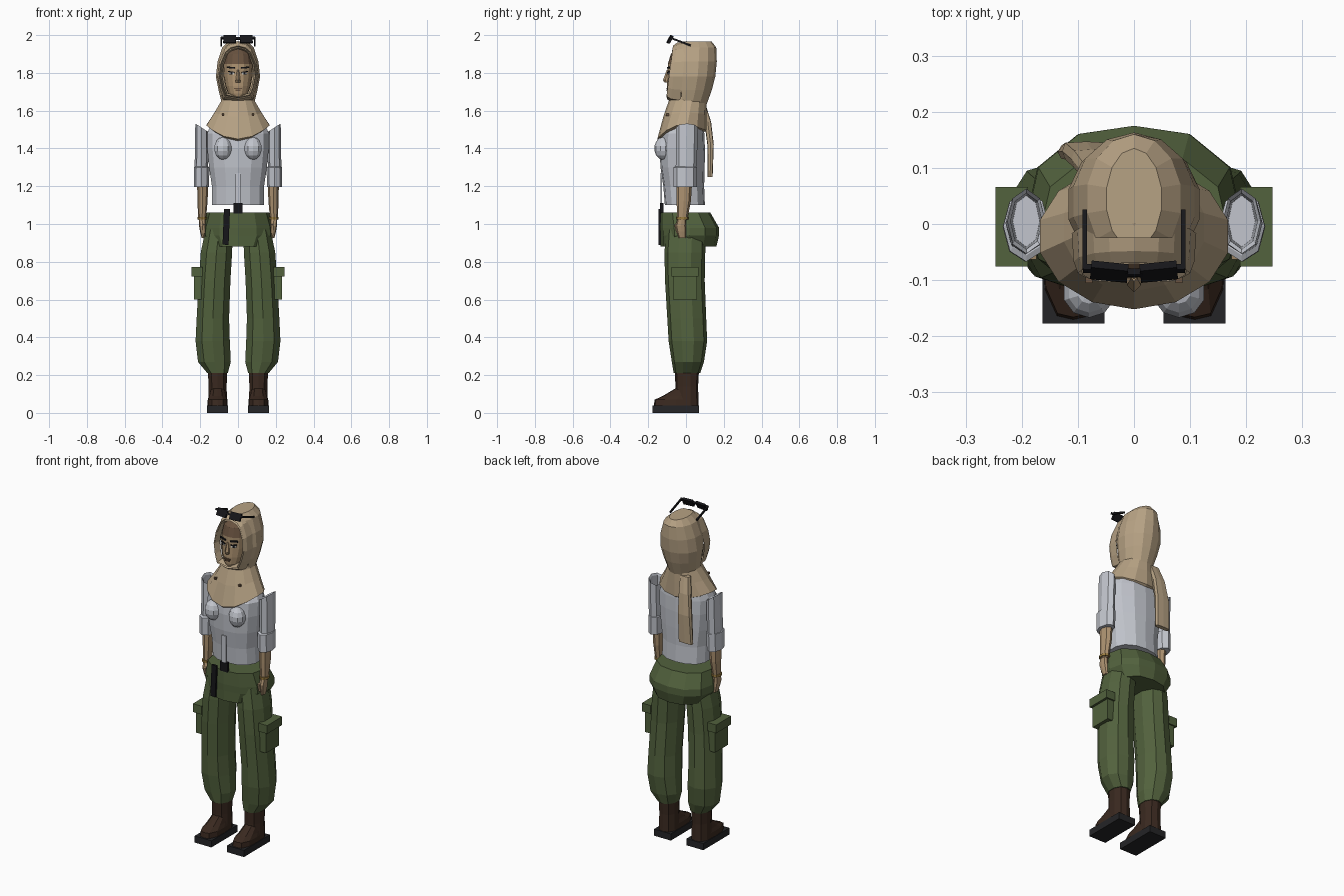
import bpy, bmesh, math
from mathutils import Matrix, Euler, Vector


def mat(name, rgb):
    m = bpy.data.materials.new(name)
    m.diffuse_color = (*rgb, 1)
    return m


SCARF = mat("scarf tan", (0.47, 0.36, 0.23))
SHIRT = mat("shirt grey", (0.54, 0.56, 0.61))
GREEN = mat("trouser green", (0.085, 0.122, 0.047))
SKIN = mat("skin", (0.42, 0.29, 0.165))
BOOT = mat("boot brown", (0.042, 0.022, 0.014))
SOLE = mat("sole charcoal", (0.018, 0.018, 0.02))
BLACK = mat("black", (0.008, 0.008, 0.01))
GOLD = mat("bracelet gold", (0.32, 0.2, 0.05))
CAP = mat("cap brown", (0.14, 0.085, 0.05))
WHITE = mat("eye white", (0.7, 0.68, 0.62))


def finish(name, bm, *mats):
    bmesh.ops.recalc_face_normals(bm, faces=bm.faces)
    me = bpy.data.meshes.new(name)
    bm.to_mesh(me)
    bm.free()
    for m in mats:
        me.materials.append(m)
    ob = bpy.data.objects.new(name, me)
    bpy.context.collection.objects.link(ob)
    return ob


def bridge(loops, cap=True, bm=None):
    """Skin a list of point loops."""
    bm = bm or bmesh.new()
    vs = [[bm.verts.new(p) for p in lp] for lp in loops]
    n = len(vs[0])
    for a, b in zip(vs, vs[1:]):
        for i in range(n):
            j = (i + 1) % n
            bm.faces.new((a[i], a[j], b[j], b[i]))
    if cap:
        bm.faces.new(vs[0])
        bm.faces.new(vs[-1])
    return bm


def ring(z, cx, cy, rx, ry, n=12, p=2.0, dz=None):
    """Superellipse ring with a vertex at the front; dz bends its height."""
    pts = []
    for i in range(n):
        a = -math.pi / 2 + 2 * math.pi * i / n
        c, s = math.cos(a), math.sin(a)
        k = (abs(c) ** p + abs(s) ** p) ** (-1 / p)
        pts.append((cx + rx * c * k, cy + ry * s * k, z + (dz(c, s) if dz else 0)))
    return pts


def loft(name, rows, m, n=12, p=2.0, side=1, cap=True):
    loops = [ring(r[0], side * r[1], *r[2:5], n, p) for r in rows]
    return finish(name, bridge(loops, cap), m)


def box(name, loc, size, m, rot=(0, 0, 0)):
    bm = bmesh.new()
    M = Matrix.Translation(loc) @ Euler(rot).to_matrix().to_4x4() @ Matrix.Diagonal((*size, 1))
    bmesh.ops.create_cube(bm, size=1, matrix=M)
    return finish(name, bm, m)


# Shirt body and front strip
loft("shirt_body", [(1.10, 0, -.006, .14, .106), (1.2, 0, -.012, .14, .108), (1.3, 0, -.018, .155, .117),
                    (1.4, 0, -.02, .165, .12), (1.48, 0, -.018, .165, .115), (1.53, 0, 0, .145, .09)],
     SHIRT, 14, 2.3)
box("shirt_strip", (0, -.132, 1.185), (.028, .008, .17), SHIRT)

# Trouser hips
loft("hips", [(1.06, 0, -.003, .165, .132), (.98, 0, .019, .188, .156), (.94, 0, .02, .19, .155),
              (.88, 0, .013, .155, .148)], GREEN, 12, 2.4)

# Belt buckle and hanging strap
box("buckle", (0, -.128, 1.083), (.05, .018, .055), BLACK)
box("belt_strap", (-.062, -.139, .985), (.032, .012, .19), BLACK, (0, .04, 0))

for s, tag in ((1, "left"), (-1, "right")):
    # Chest
    bm = bmesh.new()
    bmesh.ops.create_uvsphere(bm, u_segments=10, v_segments=7, radius=1,
                              matrix=Matrix.Translation((s * .08, -.122, 1.40)) @ Matrix.Diagonal((.048, .046, .06, 1)))
    finish("chest_" + tag, bm, SHIRT)

    # Sleeve with slanted open top, and rolled cuff
    top = ring(1.51, s * .192, .005, .034, .058, 8, 2, lambda c, q: .022 * c * s)
    loops = [ring(1.24, s * .195, 0, .034, .055, 8), ring(1.34, s * .193, .002, .036, .056, 8), top,
             ring(1.50, s * .192, .005, .028, .05, 8, 2, lambda c, q: .02 * c * s),
             ring(1.40, s * .192, .005, .024, .046, 8)]
    finish("sleeve_" + tag, bridge(loops), SHIRT)
    loft("cuff_" + tag, [(1.195, .194, -.005, .04, .062), (1.30, .192, -.004, .041, .063),
                         (1.305, .192, -.004, .033, .052)], SHIRT, 8, 2, s)

    # Forearm, bracelet, hand, thumb
    loft("forearm_" + tag, [(1.2, .187, -.01, .029, .041), (1.12, .188, -.012, .027, .038),
                            (1.02, .19, -.02, .02, .026)], SKIN, 8, 2, s)
    loft("bracelet_" + tag, [(1.025, .19, -.02, .027, .033), (1.038, .19, -.02, .027, .033)], GOLD, 10, 2, s)
    loft("hand_" + tag, [(1.03, .19, -.022, .018, .022), (.99, .188, -.028, .018, .028),
                         (.96, .186, -.024, .015, .025), (.925, .182, -.02, .01, .018)], SKIN, 8, 2.5, s)
    box("thumb_" + tag, (s * .18, -.05, .975), (.013, .014, .05), SKIN, (.25, 0, 0))

    # Trouser leg
    loft("leg_" + tag, [(.97, .1, 0, .075, .105), (.85, .114, -.006, .086, .108), (.7, .124, -.006, .087, .105),
                        (.5, .133, .004, .089, .103), (.38, .134, .01, .094, .102), (.27, .125, .01, .09, .085),
                        (.21, .108, .005, .056, .07)], GREEN, 10, 2.2, s)
    # Cargo pocket
    box("pocket_" + tag, (s * .212, -.005, .67), (.042, .125, .14), GREEN)
    box("pocket_flap_" + tag, (s * .218, -.005, .748), (.058, .142, .05), GREEN)

    # Boot shaft, foot, sole
    loft("boot_shaft_" + tag, [(.23, .108, .005, .053, .064), (.14, .108, .004, .049, .06),
                               (.04, .108, .005, .052, .062)], BOOT, 10, 2.4, s)
    loft("boot_foot_" + tag, [(.035, .108, -.053, .054, .118), (.07, .108, -.051, .052, .115),
                              (.09, .108, -.032, .045, .09), (.13, .108, .0, .036, .055)], BOOT, 12, 3, s)
    box("sole_" + tag, (s * .108, -.054, .02), (.111, .247, .04), SOLE)

# Scarf cape over the shoulders, dipping at the front
def dip(c, q):
    return -.075 * q * q if q < 0 else -.03 * q * q


cape = [ring(1.69, 0, .012, .08, .09, 14), ring(1.65, 0, .008, .092, .1, 14),
        ring(1.59, 0, -.006, .128, .114, 14, 2, lambda c, q: .3 * dip(c, q)),
        ring(1.525, 0, -.022, .172, .13, 14, 2, dip),
        ring(1.515, 0, -.022, .155, .115, 14, 2, dip)]
finish("scarf_cape", bridge(cape), SCARF)
for s in (1, -1):
    box("scarf_pin", (s * .08, -.098, 1.578), (.012, .014, .012), CAP)

# Scarf tail hanging behind
loft("scarf_tail", [(1.63, -.06, .09, .03, .015), (1.54, -.075, .115, .036, .018), (1.42, -.085, .13, .043, .017),
                    (1.25, -.09, .128, .046, .013)], SCARF, 8, 5)

# Hood shell, cut open at the front
bm = bridge([ring(z, 0, cy, rx, ry, 14) for z, cy, rx, ry in
             ((1.63, .01, .085, .098), (1.71, .025, .106, .112), (1.78, .035, .12, .12), (1.86, .04, .111, .123),
              (1.935, .045, .085, .115), (1.967, .045, .05, .09))])
bmesh.ops.bisect_plane(bm, geom=bm.verts[:] + bm.edges[:] + bm.faces[:], plane_co=(0, -.025, 0),
                       plane_no=(0, -1, 0), clear_outer=True)
finish("hood", bm, SCARF)

# Folded hood rim around the face
half = [(.045, 1.955), (.073, 1.93), (.101, 1.86), (.111, 1.78), (.097, 1.71), (.077, 1.655)]
outline = [(0, 1.968)] + half + [(0, 1.64)] + [(-x, z) for x, z in reversed(half)]
layers = [(-.015, 1, 1), (-.065, .97, .95), (-.086, .9, .86), (-.076, .86, .83), (-.088, .83, .8), (-.05, .75, .73)]
finish("hood_rim", bridge([[(x * sx, y - (z - 1.8) * -.1, 1.795 + (z - 1.795) * sz) for x, z in outline]
                           for y, sx, sz in layers], cap=False), SCARF)

# Head, with the cap coloured above the forehead
rows = [(1.64, -.005, .035, .05), (1.665, -.04, .032, .052), (1.69, -.025, .052, .074), (1.73, -.01, .067, .091),
        (1.78, 0, .076, .098), (1.848, 0, .08, .096), (1.9, 0, .07, .08), (1.935, .01, .045, .05)]
bm = bridge([ring(z, 0, cy, rx, ry, 16, 2.2) for z, cy, rx, ry in rows])
for f in bm.faces:
    f.material_index = int(f.calc_center_median().z > 1.85)
finish("head", bm, SKIN, CAP)

# Nose
finish("nose", bridge([ring(1.75, 0, -.094, .014, .02, 6), ring(1.762, 0, -.096, .014, .026, 6),
                       ring(1.815, 0, -.09, .006, .012, 6)]), SKIN)
# Lips
box("upper_lip", (0, -.1, 1.717), (.036, .009, .007), CAP)
box("lower_lip", (0, -.1, 1.708), (.026, .009, .008), CAP)

# Eyes, lashes, brows
for s in (1, -1):
    yaw = s * .3
    box("eye", (s * .034, -.09, 1.797), (.028, .008, .011), WHITE, (0, 0, yaw))
    box("iris", (s * .034, -.0915, 1.797), (.011, .008, .012), BLACK, (0, 0, yaw))
    box("lash", (s * .035, -.091, 1.805), (.034, .008, .005), BLACK, (0, -s * .12, yaw))
    box("brow", (s * .037, -.09, 1.828), (.044, .009, .008), BLACK, (0, -s * .06, yaw))

# Sunglasses pushed up on the hood
for s in (1, -1):
    box("lens", (s * .044, -.085, 1.977), (.066, .014, .044), BLACK, (-.5, 0, s * .1))
    box("glasses_arm", (s * .088, -.028, 1.965), (.008, .112, .01), BLACK, (-.36, 0, 0))
    box("glasses_hinge", (s * .082, -.079, 1.985), (.018, .012, .012), BLACK, (-.5, 0, 0))
box("glasses_bridge", (0, -.087, 1.982), (.03, .012, .01), BLACK, (-.5, 0, 0))
